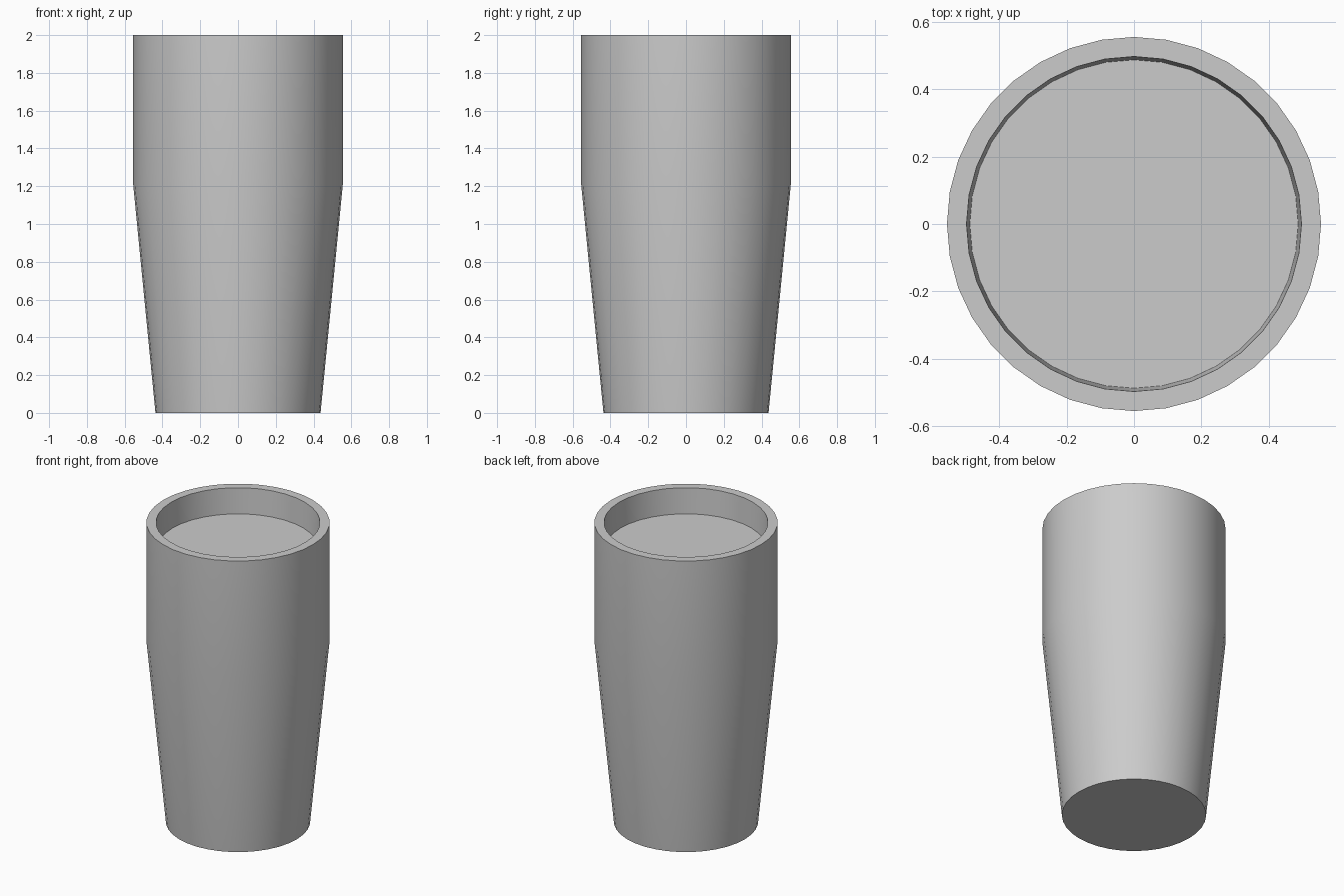
import bpy, bmesh
from math import cos, sin, tau

if "Cube" in bpy.data.objects:
    bpy.data.objects.remove(bpy.data.objects["Cube"])

SIDES = 36


def revolve(name, profile):
    """Spin (radius, z) points around z, closing both ends with a cap."""
    bm = bmesh.new()
    rings = [[bm.verts.new((r * cos(tau * i / SIDES), r * sin(tau * i / SIDES), z))
              for i in range(SIDES)] for r, z in profile]
    for a, b in zip(rings, rings[1:]):
        for i in range(SIDES):
            j = (i + 1) % SIDES
            bm.faces.new((a[i], a[j], b[j], b[i]))
    if len(rings) > 1:
        bm.faces.new(rings[0][::-1])
    bm.faces.new(rings[-1])
    mesh = bpy.data.meshes.new(name)
    bm.to_mesh(mesh)
    bm.free()
    obj = bpy.data.objects.new(name, mesh)
    bpy.context.collection.objects.link(obj)
    bpy.ops.object.select_all(action='DESELECT')
    obj.select_set(True)
    bpy.context.view_layer.objects.active = obj
    bpy.ops.object.shade_smooth_by_angle(angle=0.6)
    return obj


# Glass: tapered foot, straight upper wall, flat rim, tapered hollow
revolve("glass", [(0.437, 0), (0.555, 1.21), (0.555, 2.0),
                  (0.497, 2.0), (0.385, 0.06)])

# Drink: flat surface just below the rim
revolve("drink_surface", [(0.488, 1.83)])
